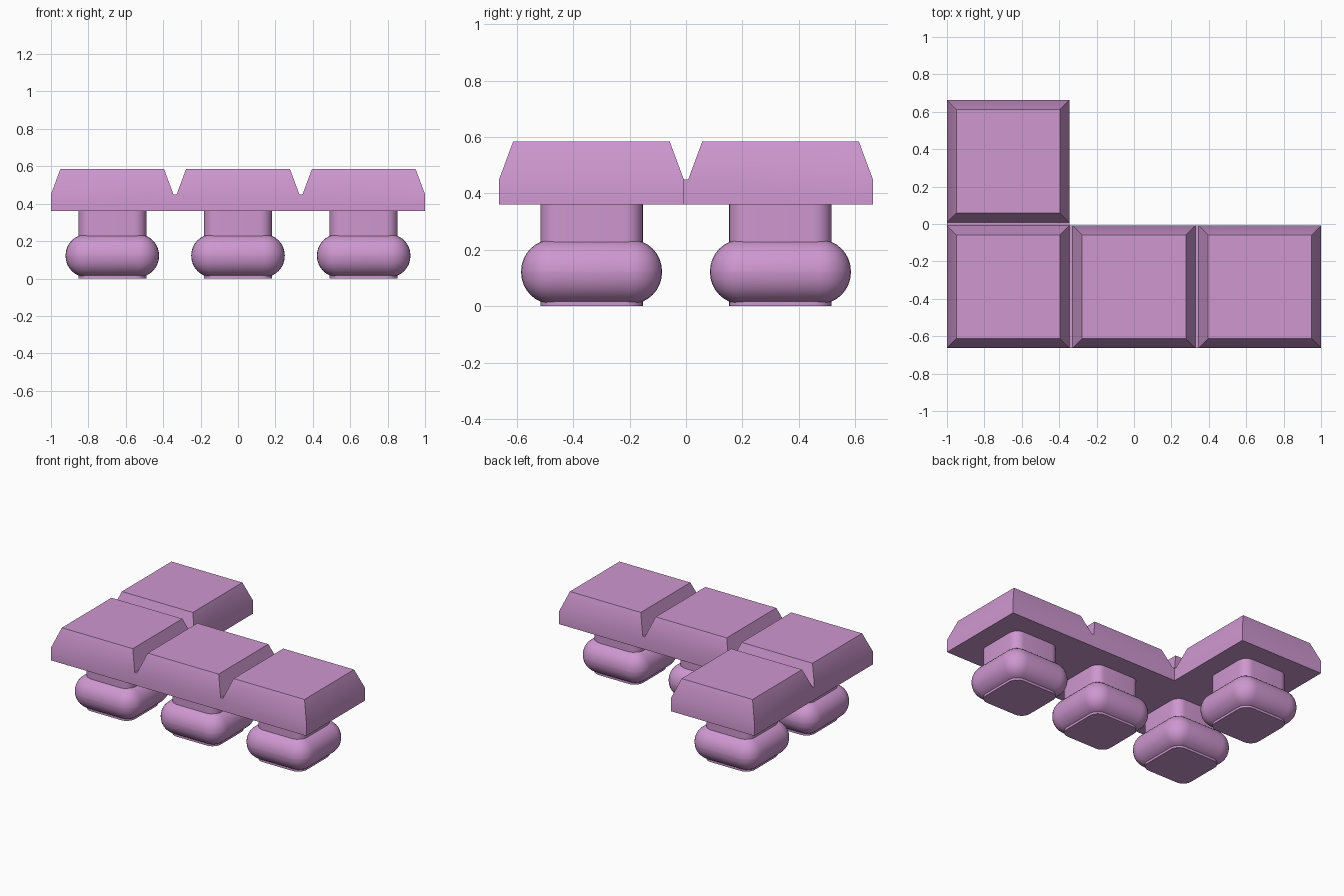
import bpy, bmesh, math
from mathutils import Vector

if "Cube" in bpy.data.objects:
    bpy.data.objects.remove(bpy.data.objects["Cube"])

mauve = bpy.data.materials.new("mauve")
mauve.diffuse_color = (0.62, 0.31, 0.63, 1)
mauve.use_nodes = True
mauve.node_tree.nodes["Principled BSDF"].inputs["Base Color"].default_value = mauve.diffuse_color

XS = [-1, -0.345, -0.328, 0.328, 0.345, 1]   # tile and groove limits
YS = [-0.663, -0.008, 0.008, 0.663]
Z_BASE, Z_RIM, Z_TOP, INSET = 0.36, 0.45, 0.585, 0.05
CENTRES = [(-0.672, -0.335), (0, -0.335), (0.672, -0.335), (-0.672, 0.335)]


def finish(name, bm):
    bmesh.ops.recalc_face_normals(bm, faces=bm.faces)
    mesh = bpy.data.meshes.new(name)
    bm.to_mesh(mesh)
    bm.free()
    mesh.materials.append(mauve)
    ob = bpy.data.objects.new(name, mesh)
    bpy.context.collection.objects.link(ob)
    bpy.ops.object.select_all(action='DESELECT')
    ob.select_set(True)
    bpy.context.view_layer.objects.active = ob
    bpy.ops.object.shade_smooth_by_angle(angle=math.radians(30))
    return ob


def box(half_x, half_y, z0, z1, centre):
    bm = bmesh.new()
    bmesh.ops.create_cube(bm, size=2)
    for v in bm.verts:
        v.co = (centre[0] + v.co.x * half_x, centre[1] + v.co.y * half_y,
                z1 if v.co.z > 0 else z0)
    return bm


# L-shaped slab with four bevelled tiles separated by grooves
bm = bmesh.new()
grid = [[bm.verts.new((x, y, Z_RIM)) for x in XS] for y in YS]
tiles = []
for j in range(3):
    for i in range(5 if j == 0 else 1):
        f = bm.faces.new((grid[j][i], grid[j][i + 1], grid[j + 1][i + 1], grid[j + 1][i]))
        if i % 2 == 0 and j % 2 == 0:
            tiles.append(f)
bmesh.ops.delete(bm, geom=[v for v in bm.verts if not v.link_faces], context='VERTS')

# underside and walls
rim = [e for e in bm.edges if e.is_boundary]
lower = {}
for e in rim:
    for v in e.verts:
        if v not in lower:
            lower[v] = bm.verts.new((v.co.x, v.co.y, Z_BASE))
for f in list(bm.faces):
    for v in f.verts:
        if v not in lower:
            lower[v] = bm.verts.new((v.co.x, v.co.y, Z_BASE))
for f in list(bm.faces):
    bm.faces.new([lower[v] for v in reversed(f.verts)])
for e in rim:
    a, b = e.verts
    bm.faces.new((a, b, lower[b], lower[a]))

# raised tile tops with sloping sides
for f in tiles:
    c = f.calc_center_median()
    ring = list(f.verts)
    top = [bm.verts.new((v.co.x - math.copysign(INSET, v.co.x - c.x),
                         v.co.y - math.copysign(INSET, v.co.y - c.y), Z_TOP)) for v in ring]
    bm.faces.remove(f)
    for k in range(4):
        n = (k + 1) % 4
        bm.faces.new((ring[k], ring[n], top[n], top[k]))
    bm.faces.new(top)
finish("tiled_slab", bm)

for c in CENTRES:
    # rounded square stem running down to the ground
    bm = box(0.182, 0.182, 0, Z_BASE, c)
    upright = [e for e in bm.edges if abs(e.verts[0].co.z - e.verts[1].co.z) > 0.1]
    bmesh.ops.bevel(bm, geom=upright, offset=0.065, segments=8, profile=0.5, affect='EDGES')
    finish("stem", bm)
    # pillow-shaped foot with fully rounded sides
    bm = box(0.25, 0.25, 0.007, 0.237, c)
    bmesh.ops.bevel(bm, geom=list(bm.edges), offset=0.113, segments=8, profile=0.5,
                    affect='EDGES')
    finish("foot", bm)
